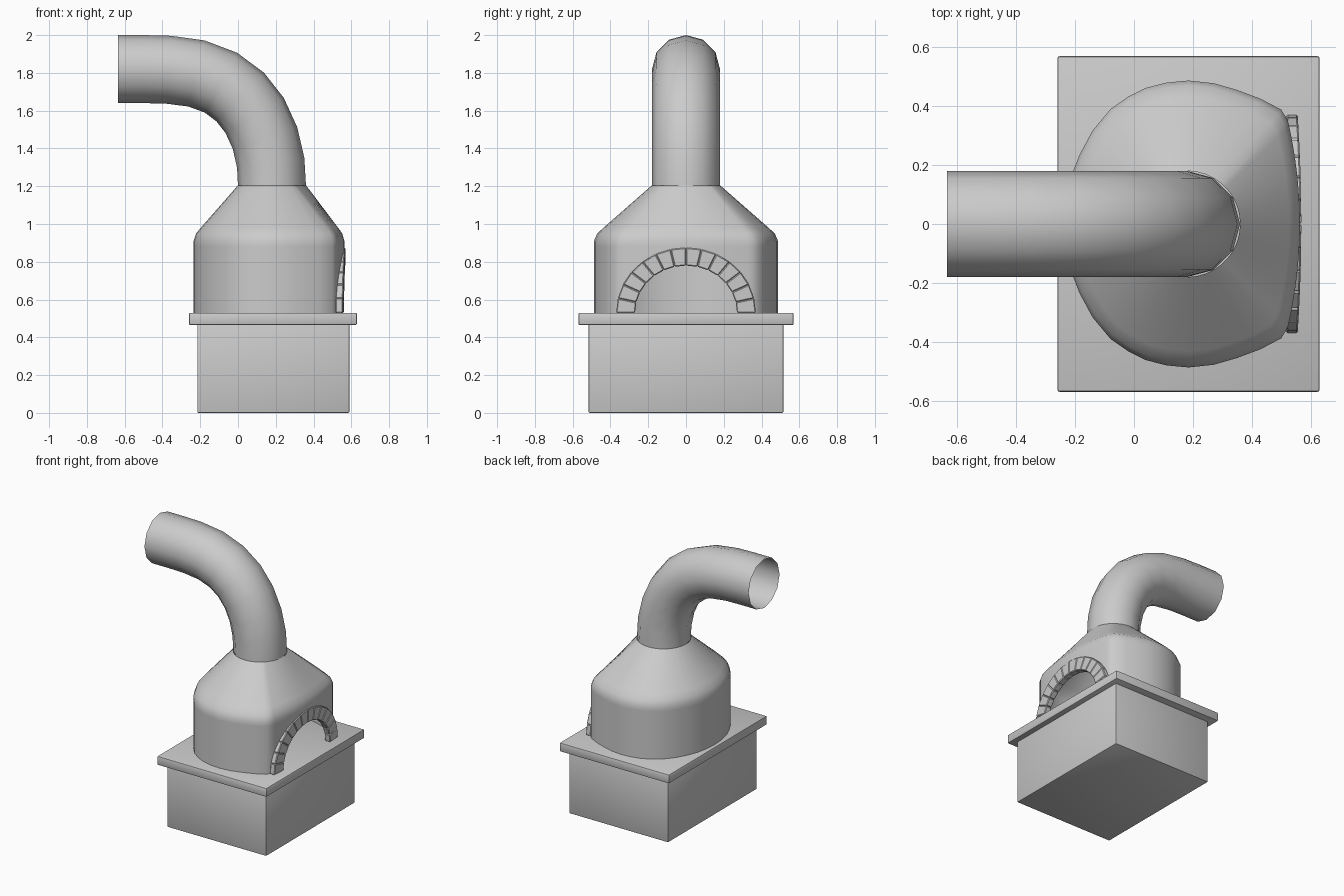
import bpy, bmesh
from math import sin, cos, pi, hypot, radians
from mathutils import Vector

if "Cube" in bpy.data.objects:
    bpy.data.objects.remove(bpy.data.objects["Cube"])


def finish(name, bm, smooth=None, fix_normals=True):
    if fix_normals:
        bmesh.ops.recalc_face_normals(bm, faces=bm.faces[:])
    me = bpy.data.meshes.new(name)
    bm.to_mesh(me)
    bm.free()
    ob = bpy.data.objects.new(name, me)
    bpy.context.collection.objects.link(ob)
    if smooth:
        bpy.ops.object.select_all(action='DESELECT')
        ob.select_set(True)
        bpy.context.view_layer.objects.active = ob
        bpy.ops.object.shade_smooth_by_angle(angle=radians(smooth))
    return ob


def box(name, lo, hi, bevel):
    bm = bmesh.new()
    bmesh.ops.create_cube(bm, size=1)
    for v in bm.verts:
        v.co = [lo[i] + (v.co[i] + 0.5) * (hi[i] - lo[i]) for i in range(3)]
    bmesh.ops.bevel(bm, geom=bm.edges[:], offset=bevel, segments=2,
                    profile=0.5, affect='EDGES')
    return finish(name, bm, 30)


def skin(bm, rings):
    """Join closed rings of points with quads."""
    rows = [[bm.verts.new(p) for p in r] for r in rings]
    n = len(rows[0])
    for a, b in zip(rows, rows[1:]):
        for i in range(n):
            j = (i + 1) % n
            bm.faces.new((a[i], a[j], b[j], b[i]))


# Base block and hearth slab
box("base_block", (-0.215, -0.515, 0), (0.59, 0.515, 0.475), 0.006)
box("hearth_slab", (-0.26, -0.57, 0.465), (0.63, 0.57, 0.53), 0.008)

# Oven dome: rounded plan with a bowed front, tapering to the chimney
FLOOR, CX, R = 0.53, 0.18, 0.18


def front_x(y):
    return 0.563 - 0.33 * y * y


half = [(front_x(i * 0.03), i * 0.03) for i in range(12)]
half += [(0.522, 0.352), (0.5, 0.388), (0.43, 0.425), (0.35, 0.455), (0.27, 0.478),
         (0.185, 0.487), (0.11, 0.48), (0.04, 0.462), (-0.02, 0.432),
         (-0.08, 0.39), (-0.14, 0.318), (-0.185, 0.235), (-0.212, 0.165),
         (-0.229, 0.08), (-0.235, 0)]
plan = half + [(x, -y) for x, y in half[-2:0:-1]]


def dome_ring(z, w):
    ring = []
    for x, y in plan:
        d = hypot(x - CX, y)
        tx, ty = CX + R * (x - CX) / d, R * y / d
        ring.append((tx + w * (x - tx), ty + w * (y - ty), z))
    return ring


levels = [(FLOOR + 0.38 * i / 13, 1) for i in range(14)]
levels += [(0.95, 0.945), (0.985, 0.82), (1.205, 0)]
bm = bmesh.new()
skin(bm, [dome_ring(z, w) for z, w in levels])
# Open the mouth behind the arch bricks
mouth = []
for f in bm.faces:
    c = f.calc_center_median()
    if c.x > 0.45 and (c.y / 0.32) ** 2 + ((c.z - FLOOR) / 0.297) ** 2 < 1:
        mouth.append(f)
bmesh.ops.delete(bm, geom=mouth, context='FACES')
finish("oven_dome", bm, 50)

# Brick arch around the mouth
N = 14
bm = bmesh.new()
for k in range(N):
    a0, a1 = pi * k / N, pi * (k + 1) / N
    rows = []
    for front in (False, True):
        row = []
        for a, ry, rz in ((a0, 0.27, 0.25), (a0, 0.37, 0.345),
                          (a1, 0.37, 0.345), (a1, 0.27, 0.25)):
            y = ry * cos(a)
            x = 0.568 - 0.09 * y * y if front else 0.517
            row.append(bm.verts.new((x, y, FLOOR + rz * sin(a))))
        rows.append(row)
    back, fr = rows
    bm.faces.new(back[::-1])
    bm.faces.new(fr)
    for i in range(4):
        j = (i + 1) % 4
        bm.faces.new((back[i], back[j], fr[j], fr[i]))
bmesh.ops.recalc_face_normals(bm, faces=bm.faces[:])
bmesh.ops.bevel(bm, geom=bm.edges[:], offset=0.005, segments=1, affect='EDGES')
finish("arch_bricks", bm, 30)

# Chimney: open twelve-sided pipe bending to the left
path = [Vector((x, 0, z)) for x, z in (
    (0.18, 1.2), (0.173, 1.325), (0.143, 1.455), (0.088, 1.575), (0.012, 1.672),
    (-0.09, 1.748), (-0.22, 1.797), (-0.37, 1.817), (-0.5, 1.82), (-0.635, 1.82))]
rings = []
for i, p in enumerate(path):
    if i == 0:
        t = Vector((0, 0, 1))
    elif i == len(path) - 1:
        t = Vector((-1, 0, 0))
    else:
        t = (path[i + 1] - path[i - 1]).normalized()
    out = Vector((t.z, 0, -t.x))
    rings.append([p + R * (cos(a) * out + sin(a) * Vector((0, 1, 0)))
                  for a in (2 * pi * k / 12 for k in range(12))])
bm = bmesh.new()
skin(bm, rings)
finish("chimney_pipe", bm, 50)
